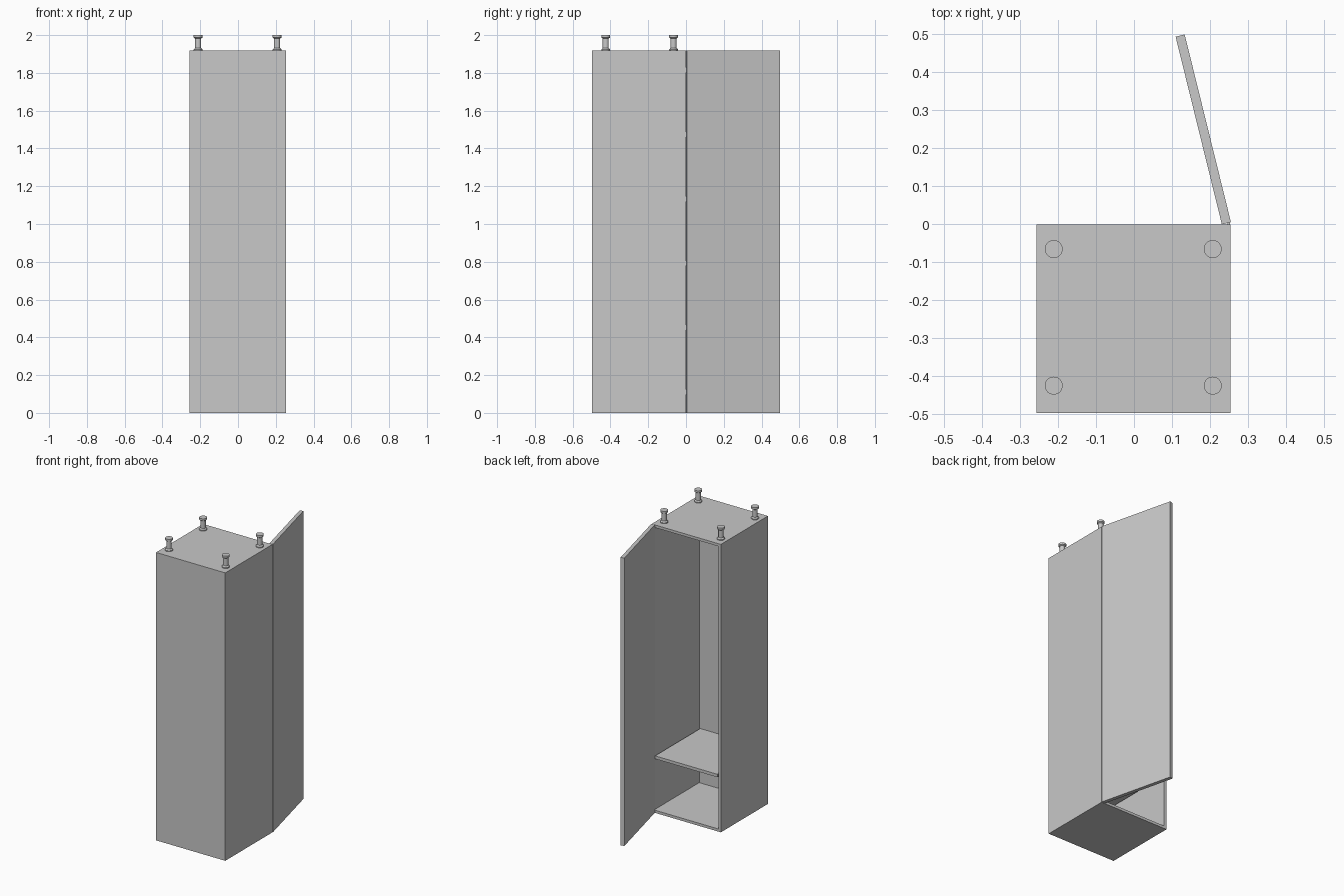
import bpy
import bmesh
from math import atan2
from mathutils import Matrix, Vector

if "Cube" in bpy.data.objects:
    bpy.data.objects.remove(bpy.data.objects["Cube"], do_unlink=True)

# Single flat colour
grey = bpy.data.materials.new("light_grey")
grey.use_nodes = True
GREY = (0.58, 0.58, 0.58, 1)
grey.diffuse_color = GREY
grey.node_tree.nodes["Principled BSDF"].inputs["Base Color"].default_value = GREY


def make_object(name, bm):
    bmesh.ops.recalc_face_normals(bm, faces=bm.faces[:])
    mesh = bpy.data.meshes.new(name)
    bm.to_mesh(mesh)
    bm.free()
    mesh.materials.append(grey)
    obj = bpy.data.objects.new(name, mesh)
    bpy.context.scene.collection.objects.link(obj)
    return obj


def box(name, low, high):
    low, high = Vector(low), Vector(high)
    bm = bmesh.new()
    bmesh.ops.create_cube(bm, size=1)
    for v in bm.verts:
        v.co = (low + high) / 2 + v.co * (high - low)
    return make_object(name, bm)


def turned(name, profile, x, y, segments=32):
    """Solid of revolution from (radius, height) points."""
    bm = bmesh.new()
    verts = [bm.verts.new((r, 0, z)) for r, z in profile]
    edges = [bm.edges.new(pair) for pair in zip(verts, verts[1:])]
    bmesh.ops.spin(bm, geom=verts + edges, axis=(0, 0, 1), cent=(0, 0, 0),
                   angle=6.2831853, steps=segments)
    bmesh.ops.remove_doubles(bm, verts=bm.verts[:], dist=0.0001)
    obj = make_object(name, bm)
    obj.location = (x, y, 0)
    bpy.ops.object.select_all(action='DESELECT')
    obj.select_set(True)
    bpy.context.view_layer.objects.active = obj
    bpy.ops.object.shade_smooth_by_angle()
    return obj


LEFT, RIGHT = -0.256, 0.254
BACK, OPEN = -0.497, -0.001
TOP = 1.918
WALL = 0.025

# Cabinet carcass: a block whose open side is inset and pushed inwards
bm = bmesh.new()
bmesh.ops.create_cube(bm, size=1)
low, high = Vector((LEFT, BACK, 0)), Vector((RIGHT, OPEN, TOP))
for v in bm.verts:
    v.co = (low + high) / 2 + v.co * (high - low)
bm.normal_update()
opening = [f for f in bm.faces if f.normal.y > 0.9]
bmesh.ops.inset_region(bm, faces=opening, thickness=WALL)
pushed = bmesh.ops.extrude_discrete_faces(bm, faces=opening)["faces"]
for v in pushed[0].verts:
    v.co.y = BACK + 0.02
make_object("cabinet_body", bm)

# Inner shelf
box("shelf", (LEFT + WALL, BACK + 0.02, 0.36), (RIGHT - WALL, OPEN, 0.38))

# Door swung open about the hinge corner
door = box("door", (0, 0, 0), (0.0245, 0.508, TOP))
swing = atan2(0.1215, 0.493)
door.matrix_world = Matrix.Translation((0.231, -0.001, 0)) @ Matrix.Rotation(swing, 4, 'Z')

# Row of hinge barrels along the door edge
for i in range(6):
    z = 0.11 + i * 0.341
    turned(f"hinge_{i + 1}",
           [(0, z - 0.013), (0.004, z - 0.013), (0.004, z + 0.013), (0, z + 0.013)],
           0.249, 0.0, 16)

# Four spool-shaped feet on the end panel
FOOT = [(0, TOP), (0.0235, TOP), (0.0235, TOP + 0.006), (0.016, TOP + 0.014),
        (0.016, 1.982), (0.0235, 1.987), (0.0235, 2.0), (0, 2.0)]
for side, x in (("right", -0.211), ("left", 0.207)):
    for end, y in (("front", -0.425), ("rear", -0.066)):
        turned(f"foot_{end}_{side}", FOOT, x, y)
